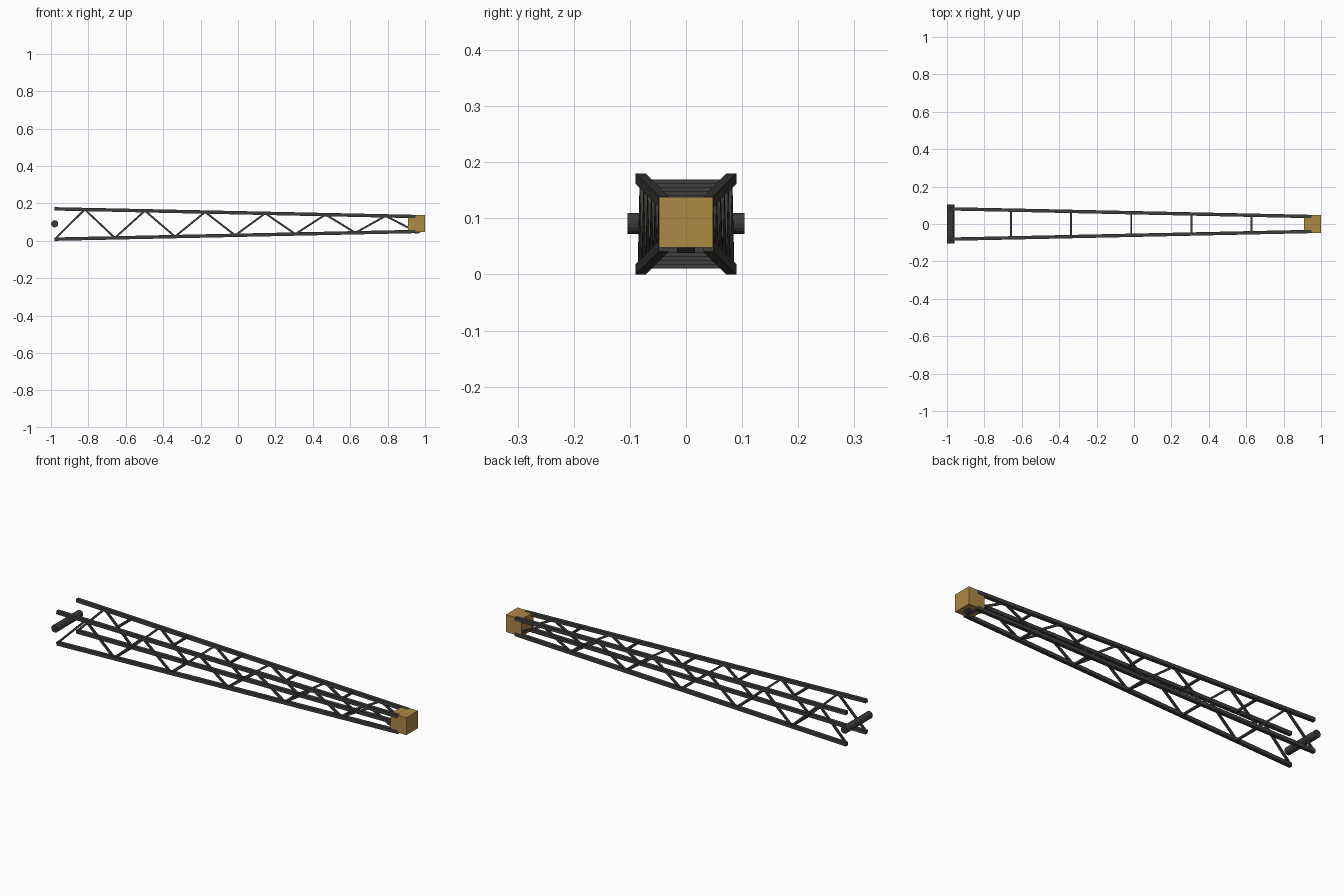
import bpy
import math
from mathutils import Vector

if "Cube" in bpy.data.objects:
    bpy.data.objects.remove(bpy.data.objects["Cube"])

X0, X1 = -0.98, 0.95      # chord start and end
ZC = 0.09                 # boom axis height
PANELS = 12


def material(name, rgb):
    m = bpy.data.materials.new(name)
    m.diffuse_color = (*rgb, 1.0)
    m.use_nodes = True
    m.node_tree.nodes["Principled BSDF"].inputs["Base Color"].default_value = m.diffuse_color
    return m


DARK = material("dark grey steel", (0.047, 0.047, 0.043))
PIN = material("pin steel", (0.042, 0.042, 0.044))
OCHRE = material("ochre paint", (0.42, 0.25, 0.06))


def box(name, centre, size, mat):
    bpy.ops.mesh.primitive_cube_add(size=1, location=centre)
    o = bpy.context.object
    o.name = name
    o.scale = size
    o.data.materials.append(mat)
    return o


def bar(name, a, b, t, mat=DARK):
    # square bar between two points, kept upright about its own axis
    a, b = Vector(a), Vector(b)
    d = b - a
    o = box(name, (a + b) / 2, (t, t, d.length), mat)
    o.rotation_euler = d.to_track_quat('Z', 'Y').to_euler()
    return o


def rod(name, centre, radius, length, sides):
    bpy.ops.mesh.primitive_cylinder_add(
        vertices=sides, radius=radius, depth=length,
        location=centre, rotation=(math.pi / 2, 0, 0))
    o = bpy.context.object
    o.name = name
    o.data.materials.append(PIN)
    return o


def node(i, sy, sz):
    # point on a chord at panel i; sy and sz choose the corner
    f = i / PANELS
    h = 0.081 + (0.04 - 0.081) * f
    return Vector((X0 + (X1 - X0) * f, sy * h, ZC + sz * h))


# four tapering corner chords
for sy in (-1, 1):
    for sz in (-1, 1):
        bar("chord", node(0, sy, sz), node(PANELS, sy, sz), 0.018)

# zigzag lacing on both sides
for sy in (-1, 1):
    for i in range(PANELS):
        s = -1 if i % 2 == 0 else 1
        bar("side_lacing", node(i, sy, s), node(i + 1, sy, -s), 0.010)

# cross bars on top and bottom
for i in range(2, PANELS, 2):
    for sz in (-1, 1):
        bar("cross_bar", node(i, -1, sz), node(i, 1, sz), 0.010)

# foot pin, head block and rope sheave
rod("foot_pin", (X0, 0, 0.091), 0.019, 0.208, 16)
box("head_block", (0.955, 0, 0.0935), (0.09, 0.096, 0.09), OCHRE)
rod("head_sheave", (0.955, 0, 0.068), 0.03, 0.032, 16)
